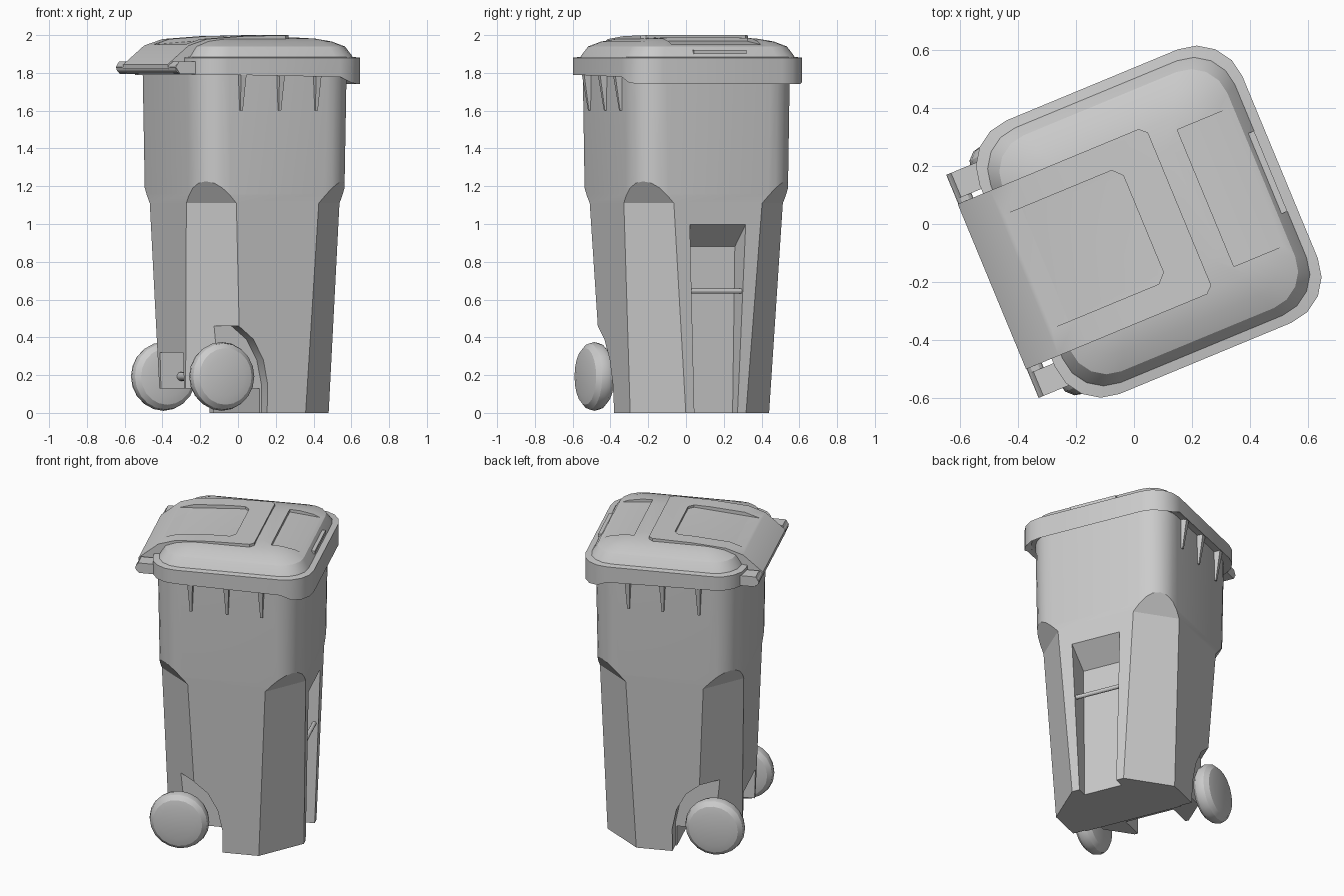
import bpy, bmesh, math
from mathutils import Matrix, Vector

cube = bpy.data.objects.get("Cube")
if cube:
    bpy.data.objects.remove(cube, do_unlink=True)

grey = bpy.data.materials.new("grey plastic")
grey.use_nodes = True
grey.diffuse_color = (0.6, 0.6, 0.6, 1)
grey.node_tree.nodes["Principled BSDF"].inputs["Base Color"].default_value = (0.6, 0.6, 0.6, 1)

# The bin is built facing +x, then turned into place
PLACE = Matrix.Rotation(math.radians(22.5), 4, 'Z') @ Matrix.Translation((0, -0.012, 0))
MID = 0.033
parts = []


def make(name, bm, cutter=False):
    bmesh.ops.recalc_face_normals(bm, faces=bm.faces)
    mesh = bpy.data.meshes.new(name)
    bm.to_mesh(mesh)
    bm.free()
    ob = bpy.data.objects.new(name, mesh)
    bpy.context.collection.objects.link(ob)
    if cutter:
        ob.hide_render = True
    else:
        mesh.materials.append(grey)
        parts.append(ob)
    return ob


def hull(name, points, cutter=False):
    bm = bmesh.new()
    for p in points:
        bm.verts.new(p)
    res = bmesh.ops.convex_hull(bm, input=bm.verts)
    spare = {g for g in res["geom_interior"] + res["geom_unused"] if isinstance(g, bmesh.types.BMVert)}
    bmesh.ops.delete(bm, geom=list(spare), context='VERTS')
    bmesh.ops.dissolve_limit(bm, angle_limit=0.01, verts=bm.verts, edges=bm.edges)
    return make(name, bm, cutter)


def slab(name, profile, v0, v1, cutter=False):
    """Convex (x, z) profile extruded across the bin from v0 to v1."""
    return hull(name, [(x, v, z) for x, z in profile for v in (v0, v1)], cutter)


def box(name, x0, x1, v0, v1, z0, z1, cutter=False):
    return slab(name, [(x0, z0), (x0, z1), (x1, z0), (x1, z1)], v0, v1, cutter)


def ring(cx, a, b, r, z, seg):
    """Rounded rectangle with half sizes a and b."""
    pts = []
    for q, (sx, sy) in enumerate([(1, 1), (-1, 1), (-1, -1), (1, -1)]):
        for i in range(seg + 1):
            t = math.pi / 2 * (q + i / seg)
            pts.append(Vector((cx + sx * (a - r) + r * math.cos(t), sy * (b - r) + r * math.sin(t), z)))
    return pts


def loft(name, rings):
    bm = bmesh.new()
    loops = [[bm.verts.new(p) for p in r] for r in rings]
    for lo, hi in zip(loops, loops[1:]):
        for i in range(len(lo)):
            j = (i + 1) % len(lo)
            bm.faces.new((lo[i], lo[j], hi[j], hi[i]))
    bm.faces.new(loops[0][::-1])
    bm.faces.new(loops[-1])
    return make(name, bm)


def lathe(name, profile, x, z, seg):
    """Turn (radius, v) points about a crosswise axis; end radii of zero close it."""
    bm = bmesh.new()
    vs = [bm.verts.new((x + r, v, z)) for r, v in profile]
    es = [bm.edges.new(e) for e in zip(vs, vs[1:])]
    bmesh.ops.spin(bm, geom=vs + es, cent=(x, 0, z), axis=(0, 1, 0), angle=math.tau, steps=seg)
    bmesh.ops.remove_doubles(bm, verts=bm.verts, dist=0.0005)
    return make(name, bm)


def rod(name, x, z, r, v0, v1, seg=12):
    return lathe(name, [(0, v0), (r, v0), (r, v1), (0, v1)], x, z, seg)


def cut(ob, cutters):
    for c in cutters:
        m = ob.modifiers.new("cut", 'BOOLEAN')
        m.operation, m.solver, m.object = 'DIFFERENCE', 'EXACT', c
    dg = bpy.context.evaluated_depsgraph_get()
    mesh = bpy.data.meshes.new_from_object(ob.evaluated_get(dg))
    ob.modifiers.clear()
    ob.data = mesh


# Tapered body
body = loft("body", [
    ring(MID, 0.41, 0.398, 0.12, 0, 6),
    ring(MID, 0.44, 0.458, 0.17, 1.16, 6),
    ring(MID, 0.45, 0.465, 0.17, 1.83, 6)])
cutters = []

# Flat corners with sloped tops
k = math.sqrt(0.5)
for sx in (1, -1):
    for sy in (1, -1):
        pts = []
        for d, z in [(0.405, -0.1), (0.489, 1.11), (0.585, 1.255), (0.9, 1.255), (0.9, -0.1)]:
            for t in (-0.4, 0.4):
                pts.append((MID + sx * k * (d + t), sy * k * (d - t), z))
        cutters.append(hull("corner_cutter", pts, True))

# Wheel arches, raised rear floor and axle recess
arch = [(-0.7, -0.1), (-0.7, 0.46), (-0.175, 0.46), (-0.09, 0.39), (-0.03, 0.28), (-0.003, 0.15), (-0.003, -0.1)]
for s in (1, -1):
    cutters.append(slab("arch_cutter", arch, s * 0.32, s * 0.7, True))
cutters.append(box("floor_cutter", -0.7, -0.013, -0.6, 0.6, -0.1, 0.13, True))
cutters.append(box("recess_cutter", -0.7, -0.225, -0.16, 0.16, 0.05, 0.32, True))

# Grab pocket on the front
pocket = [(0.65, -0.1, 0.12), (0.38, -0.1, 0.12), (0.33, 0.88, 0.155), (0.472, 1.0, 0.16), (0.65, 1.15, 0.16)]
cutters.append(hull("pocket_cutter", [(x, s * w, z) for x, z, w in pocket for s in (1, -1)], True))
cut(body, cutters)
rod("grab_bar", 0.435, 0.645, 0.013, -0.15, 0.15)

# Gussets under the rim
for s in (1, -1):
    for x in (-0.18, 0.04, 0.25):
        pts = []
        for w, v, z in [(0.016, 0.44, 1.8), (0.016, 0.505, 1.8), (0.007, 0.44, 1.6), (0.007, 0.472, 1.6)]:
            pts += [(x - w, s * v, z), (x + w, s * v, z)]
        hull("rim_gusset", pts)

# Domed lid with a skirt that dips at the front
rings = []
for inset, z in [(0.035, 1.79), (0, 1.79), (0, 1.88), (0.035, 1.885), (0.04, 1.895), (0.07, 1.94),
                 (0.13, 1.966), (0.21, 1.982), (0.3, 1.988)]:
    rings.append(ring(0.05, 0.49 - inset, 0.51 - inset, max(0.17 - 0.5 * inset, 0.06), z, 4))
for p in rings[1]:
    t = min(max((p.x - 0.32) / 0.16, 0), 1)
    p.z -= 0.05 * t * t * (3 - 2 * t)
lid = loft("lid", rings)

# Raised lid panel sweeping down to the hinge
slope = [(-0.535, 1.845), (-0.415, 1.945), (-0.31, 1.979), (-0.1, 1.994), (0.165, 2.0)]
pts = [(x, s * 0.308, z) for x, z in slope[:-1] for s in (1, -1)]
for s in (1, -1):
    pts += [(0.14, s * 0.308, 1.999), (0.165, s * 0.285, 2.0), (0.165, s * 0.285, 1.95),
            (0.14, s * 0.308, 1.95), (-0.535, s * 0.308, 1.82), (-0.4, s * 0.308, 1.82)]
panel = hull("lid_panel", pts)

# Recesses in the lid
rear = []
for s in (1, -1):
    rear += [(-0.41, s * 0.212, 1.949), (-0.3, s * 0.212, 1.968), (0, s * 0.212, 1.981),
             (0.03, s * 0.18, 1.982), (-0.41, s * 0.212, 2.1), (0, s * 0.212, 2.1), (0.03, s * 0.18, 2.1)]
rear_cutter = hull("rear_recess_cutter", rear, True)
front_cutter = slab("front_recess_cutter", [(0.262, 1.968), (0.262, 2.1), (0.6, 2.1), (0.6, 1.935)],
                    -0.255, 0.255, True)
cut(panel, [rear_cutter])
cut(lid, [rear_cutter, front_cutter])
box("lid_handle", 0.44, 0.505, -0.15, 0.15, 1.9, 1.92)

# Hinge rod and arms
rod("hinge_rod", -0.505, 1.826, 0.028, -0.41, 0.41)
for s in (1, -1):
    slab("hinge_arm", [(-0.533, 1.83), (-0.515, 1.86), (-0.38, 1.86), (-0.38, 1.795), (-0.51, 1.795)],
         s * 0.325, s * 0.416)

# Wheels and axle
rod("axle", -0.265, 0.193, 0.024, -0.4, 0.4)
tyre = [(0, -0.062), (0.105, -0.062), (0.15, -0.052), (0.175, -0.028), (0.182, 0),
        (0.175, 0.028), (0.15, 0.052), (0.105, 0.062), (0, 0.062)]
for s, side in ((1, "left"), (-1, "right")):
    lathe(side + "_wheel", [(r, v + s * 0.403) for r, v in tyre], -0.265, 0.193, 20)

# Remove helpers, place the parts and shade them
for ob in list(bpy.context.collection.objects):
    if ob.name.split(".")[0].endswith("_cutter"):
        bpy.data.objects.remove(ob, do_unlink=True)
bpy.ops.object.select_all(action='DESELECT')
for ob in parts:
    ob.data.transform(PLACE)
    ob.select_set(True)
bpy.context.view_layer.objects.active = body
bpy.ops.object.shade_smooth_by_angle(angle=math.radians(28))
